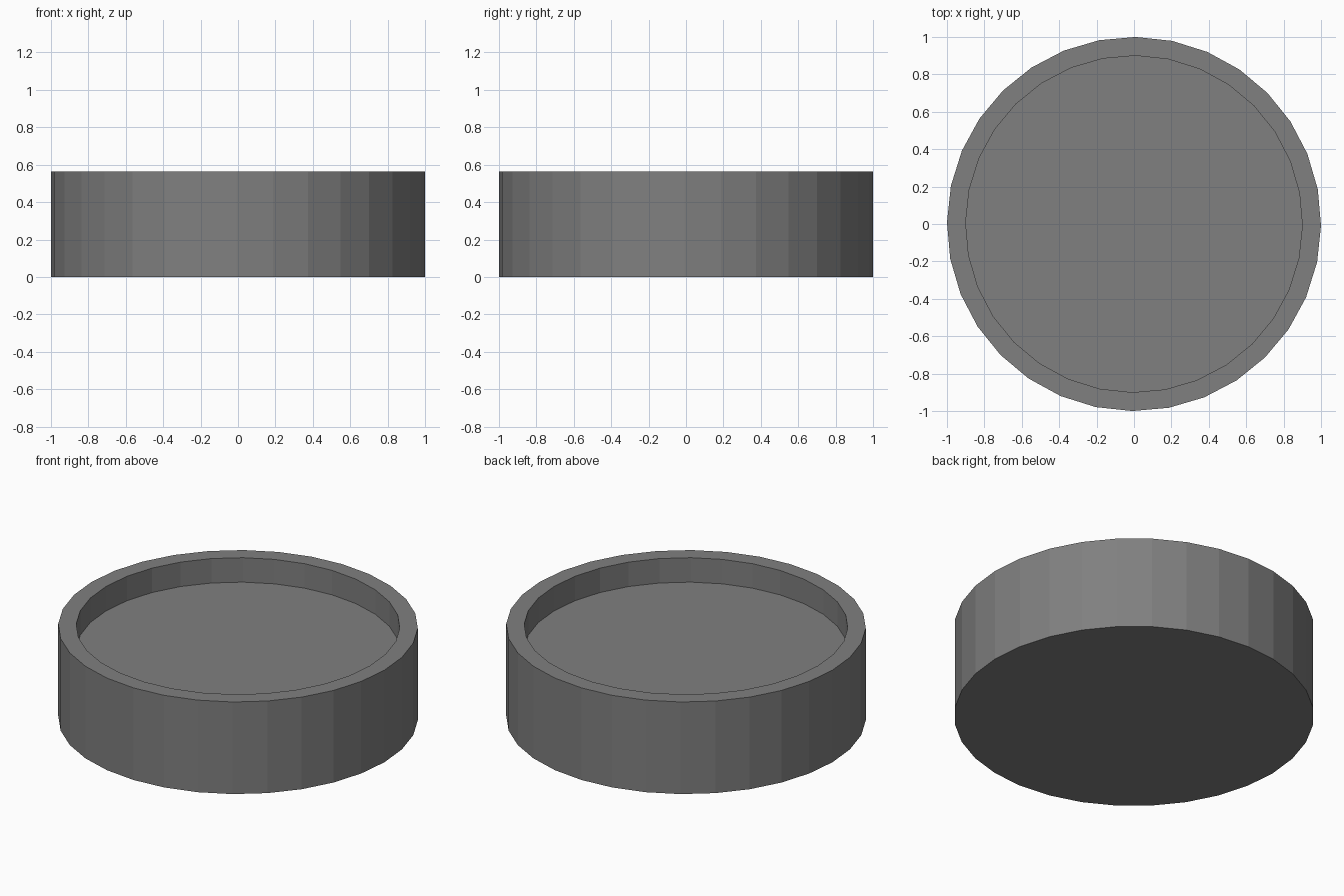
import bpy
import bmesh
import math

if "Cube" in bpy.data.objects:
    bpy.data.objects.remove(bpy.data.objects["Cube"])

SIDES = 32
HEIGHT = 0.565
RIM = 0.10      # wall thickness
DEPTH = 0.15    # recess depth

# Solid round body, turned very slightly
bpy.ops.mesh.primitive_cylinder_add(vertices=SIDES, radius=1.0, depth=HEIGHT,
                                    location=(0, 0, HEIGHT / 2),
                                    rotation=(0, 0, math.radians(-0.5)))
dish = bpy.context.object
dish.name = "round_dish"

bm = bmesh.new()
bm.from_mesh(dish.data)

# Inset the top face to leave the rim, then push it down to form the recess
floor = max(bm.faces, key=lambda f: f.calc_center_median().z)
floor = bmesh.ops.extrude_discrete_faces(bm, faces=[floor])["faces"][0]
bmesh.ops.scale(bm, verts=floor.verts, vec=(1 - RIM, 1 - RIM, 1))
floor = bmesh.ops.extrude_discrete_faces(bm, faces=[floor])["faces"][0]
bmesh.ops.translate(bm, verts=floor.verts, vec=(0, 0, -DEPTH))

bm.normal_update()
bm.to_mesh(dish.data)
bm.free()

# Dark grey finish
mat = bpy.data.materials.new("dark_grey")
mat.diffuse_color = (0.215, 0.215, 0.215, 1)
mat.use_nodes = True
mat.node_tree.nodes["Principled BSDF"].inputs["Base Color"].default_value = mat.diffuse_color
dish.data.materials.append(mat)
